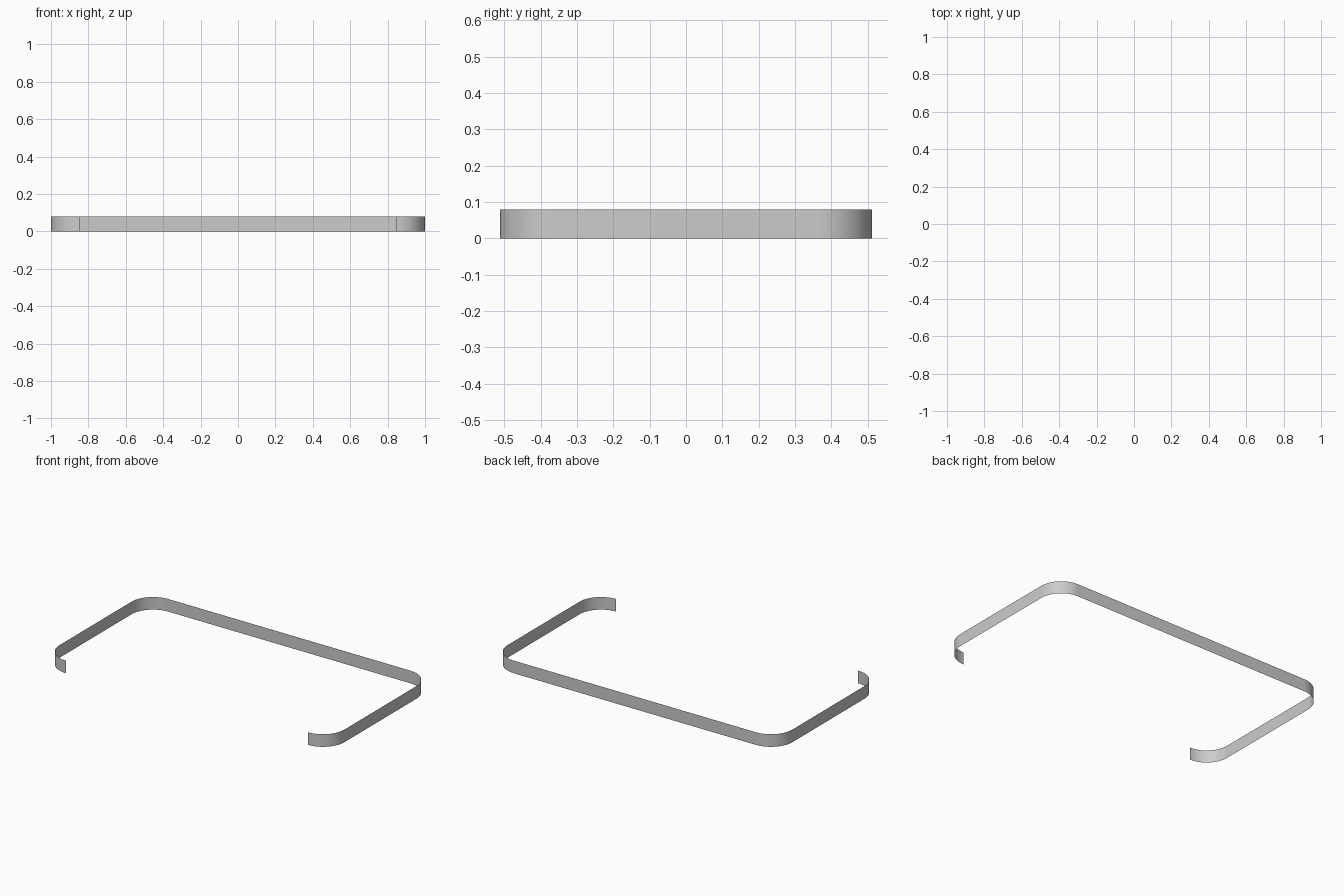
import bpy, bmesh, math

if "Cube" in bpy.data.objects:
    bpy.data.objects.remove(bpy.data.objects["Cube"])

HALF_X, HALF_Y, RADIUS, HEIGHT, STEPS = 1.0, 0.512, 0.152, 0.08, 16


def corner(sx, sy, start):
    """Quarter-circle of points around one corner, turning clockwise."""
    cx, cy = sx * (HALF_X - RADIUS), sy * (HALF_Y - RADIUS)
    angles = [math.radians(start - 90 * i / STEPS) for i in range(STEPS + 1)]
    return [(cx + RADIUS * math.cos(a), cy + RADIUS * math.sin(a)) for a in angles]


# Open path: front left end, round the back, to the front right end
path = (corner(-1, -1, 270) + corner(-1, 1, 180)
        + corner(1, 1, 90) + corner(1, -1, 0))

# Thin upright strip raised from the path
bm = bmesh.new()
verts = [bm.verts.new((x, y, 0)) for x, y in path]
edges = [bm.edges.new(pair) for pair in zip(verts, verts[1:])]
raised = bmesh.ops.extrude_edge_only(bm, edges=edges)["geom"]
bmesh.ops.translate(bm, vec=(0, 0, HEIGHT),
                    verts=[g for g in raised if isinstance(g, bmesh.types.BMVert)])

# Face normals point outward
bm.normal_update()
for f in bm.faces:
    if f.normal.dot(f.calc_center_median()) < 0:
        f.normal_flip()

mesh = bpy.data.meshes.new("trim_band")
bm.to_mesh(mesh)
bm.free()
band = bpy.data.objects.new("trim_band", mesh)
bpy.context.collection.objects.link(band)

# Smooth shading round the corners
bpy.context.view_layer.objects.active = band
band.select_set(True)
bpy.ops.object.shade_smooth_by_angle(angle=math.radians(30))
